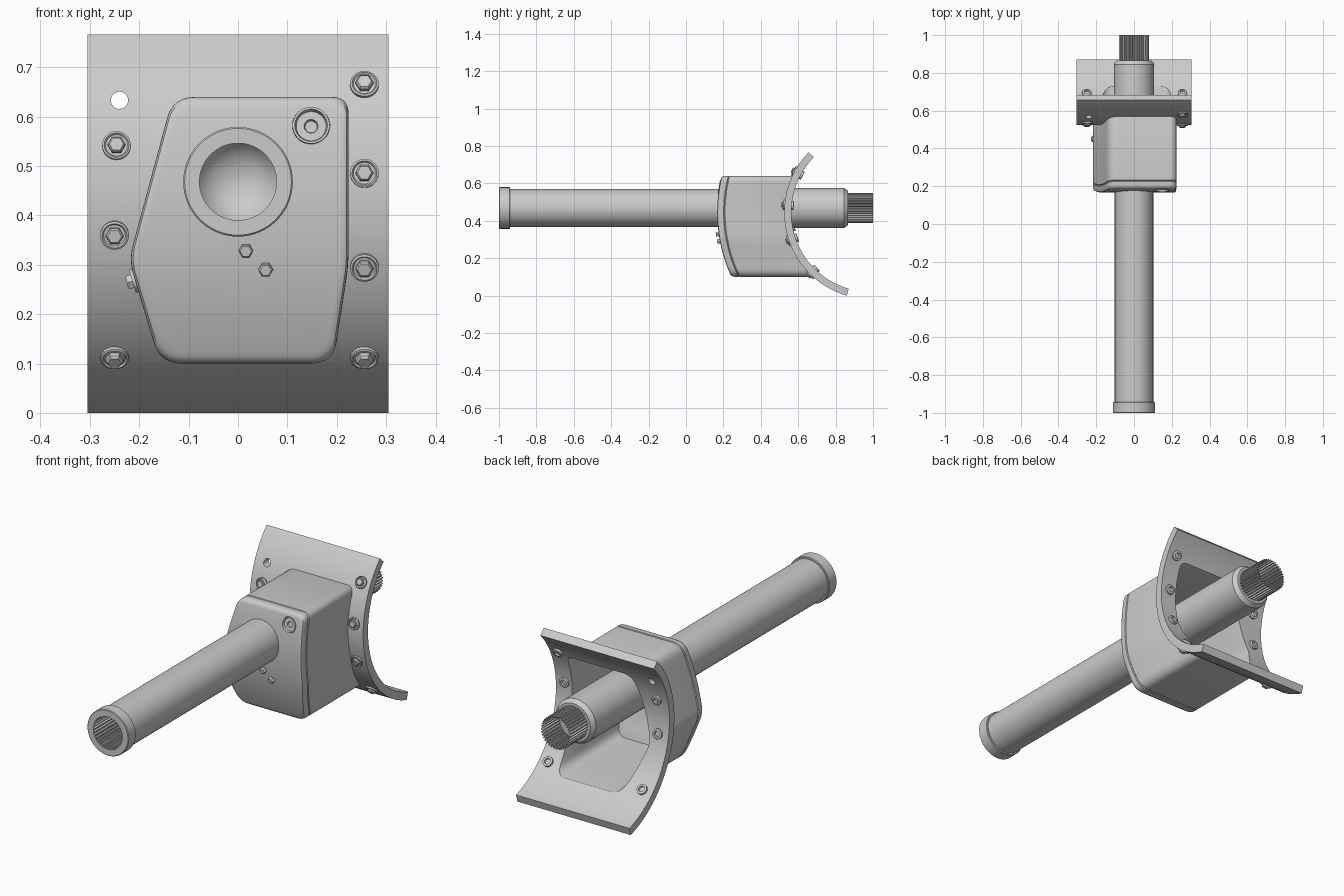
import bpy, bmesh, math
from mathutils import Vector, Matrix

if "Cube" in bpy.data.objects:
    bpy.data.objects.remove(bpy.data.objects["Cube"])

CY, CZ = 0.987, 0.444          # axis of the curved plate (runs along x)
R_OUT, R_IN = 0.462, 0.424     # plate faces
R_SEAM, R_FRONT = 0.782, 0.82  # housing / cover seam and cover face
SHAFT_Z = 0.468


def on_arc(x, z, r):
    """Point on the cylinder of radius r around the plate axis."""
    return Vector((x, CY - math.sqrt(r * r - (z - CZ) ** 2), z))


def normal_at(z, r):
    return (on_arc(0, z, r) - Vector((0, CY, CZ))).normalized()


def finish(ob, angle=32):
    bpy.ops.object.select_all(action='DESELECT')
    ob.select_set(True)
    bpy.context.view_layer.objects.active = ob
    bpy.ops.object.shade_smooth_by_angle(angle=math.radians(angle))
    return ob


def loft(name, rings, cap=(True, True), closed=False, angle=32):
    """Skin a list of equal-length closed rings."""
    bm = bmesh.new()
    vs = [[bm.verts.new(p) for p in ring] for ring in rings]
    n = len(rings[0])
    pairs = list(zip(vs, vs[1:])) + ([(vs[-1], vs[0])] if closed else [])
    for a, b in pairs:
        for i in range(n):
            j = (i + 1) % n
            bm.faces.new((a[i], a[j], b[j], b[i]))
    if not closed:
        for ring, on in zip((vs[0], vs[-1]), cap):
            if on:
                bm.faces.new(ring)
    bmesh.ops.recalc_face_normals(bm, faces=bm.faces)
    me = bpy.data.meshes.new(name)
    bm.to_mesh(me)
    bm.free()
    ob = bpy.data.objects.new(name, me)
    bpy.context.collection.objects.link(ob)
    return finish(ob, angle)


def lathe(name, profile, pos, axis, segs=32, cap=(True, True), closed=False, groove=0):
    """Revolve (radius, height) pairs about an axis; groove makes spline teeth."""
    m = Matrix.Translation(pos) @ Vector(axis).to_track_quat('Z', 'Y').to_matrix().to_4x4()
    rings = []
    for r, h in profile:
        ring = []
        for i in range(segs):
            a = 2 * math.pi * i / segs
            rr = r - (groove if i % 4 > 1 else 0)
            ring.append(m @ Vector((rr * math.cos(a), rr * math.sin(a), h)))
        rings.append(ring)
    return loft(name, rings, cap, closed)


def cut(ob, cutters):
    for c in cutters:
        mod = ob.modifiers.new("cut", 'BOOLEAN')
        mod.operation, mod.solver, mod.object = 'DIFFERENCE', 'EXACT', c
    dg = bpy.context.evaluated_depsgraph_get()
    me = bpy.data.meshes.new_from_object(ob.evaluated_get(dg))
    ob.modifiers.clear()
    ob.data = me
    for c in cutters:
        bpy.data.objects.remove(c)
    finish(ob)


# Housing outline: corner x, z and rounding length
CORNERS = [(-0.132, 0.64, 0.045), (0.224, 0.64, 0.035), (0.224, 0.30, 0.03),
           (0.193, 0.10, 0.045), (-0.158, 0.10, 0.045), (-0.221, 0.31, 0.03)]


def outline():
    pts = []
    for k, (x, z, d) in enumerate(CORNERS):
        c = Vector((x, z))
        nx, nz, nd = CORNERS[(k + 1) % 6]
        nxt, prv = Vector((nx, nz)), Vector(CORNERS[k - 1][:2])
        a, b = c + (prv - c).normalized() * d, c + (nxt - c).normalized() * d
        for i in range(9):
            t = i / 8
            pts.append(a * (1 - t) ** 2 + c * 2 * t * (1 - t) + b * t * t)
        end = nxt + (c - nxt).normalized() * nd
        pts += [b.lerp(end, i / 10) for i in range(1, 10)]
    return pts


OUT = outline()
MID = Vector((0.015, 0.37))


def ring(scale, r):
    return [on_arc(*(MID + (p - MID) * scale), r) for p in OUT]


# Curved mounting plate with window and open hole
arc = [math.radians(-74 + 118.2 * i / 48) for i in range(49)]
section = [(R_OUT, a) for a in arc] + [(R_IN, a) for a in reversed(arc)]
plate = loft("mounting_plate", [[Vector((x, CY - r * math.cos(a), CZ + r * math.sin(a)))
                                 for r, a in section] for x in (-0.305, 0.305)])
window = loft("window_cutter", [[Vector((p.x, y, p.y)) for p in
              [MID + (q - MID) * 0.97 for q in OUT]] for y in (0.3, 0.95)])
hole = lathe("hole_cutter", [(0.0175, 0), (0.0175, 0.3)], (-0.24, 0.45, 0.633), (0, 1, 0))
cut(plate, [window, hole])

# Hollow housing body with a flared opening towards the plate
loft("housing_body", [ring(1, R_OUT - 0.01), ring(1, R_SEAM - 0.004), ring(0.985, R_SEAM),
                      ring(0.89, R_SEAM), ring(0.90, 0.74), ring(0.93, 0.53),
                      ring(0.95, 0.45), ring(0.97, R_IN + 0.001)], closed=True)

# Front cover with rounded rim
steps = [0.92 - 0.1 * i for i in range(9)] + [0.02]
inner = [ring(s, R_SEAM - 0.006) for s in reversed(steps) if s < 0.9]
rim = [ring(0.93, R_SEAM), ring(0.985, R_SEAM), ring(1.0, R_SEAM + 0.004),
       ring(1.0, 0.803), ring(0.995, 0.811), ring(0.98, 0.8175), ring(0.955, R_FRONT)]
cover = loft("front_cover", inner + rim + [ring(s, R_FRONT) for s in steps])
px, pz = 0.148, 0.582
pn = normal_at(pz, R_FRONT)
cut(cover, [lathe("plug_cutter", [(0.038, -0.018), (0.038, 0.05)], on_arc(px, pz, R_FRONT), pn, 48)])

# Recessed filler plug with its rim and centre socket
lathe("filler_plug", [(0.0375, -0.02), (0.0375, 0.003), (0.033, 0.003), (0.030, -0.009),
                      (0.014, -0.009), (0.012, -0.017), (0.0005, -0.018)],
      on_arc(px, pz, R_FRONT), pn, 48)
lathe("plug_inner_ring", [(0.034, 0.0), (0.034, -0.016), (0.02, -0.016), (0.02, 0.0)],
      on_arc(px, pz, R_SEAM - 0.006), pn, 32, closed=True)


# Bolts: hexagonal head in a raised washer, collar on the far side
def hex_head(name, pos, n, r, h):
    lathe(name, [(r, -0.01), (r, h * 0.75), (r * 0.8, h), (r * 0.1, h)], pos, n, 6)


spots = [(0.256, z) for z in (0.664, 0.485, 0.295, 0.113)]
spots += [(-0.246, 0.541), (-0.25, 0.36), (-0.25, 0.113)]
for k, (x, z) in enumerate(spots):
    pos, n = on_arc(x, z, R_OUT), normal_at(z, R_OUT)
    lathe(f"bolt_washer_{k}", [(0.029, -0.005), (0.029, 0.006), (0.025, 0.008), (0.022, 0.004),
                               (0.003, 0.004)], pos, n)
    hex_head(f"bolt_head_{k}", pos, n, 0.018, 0.017)
    lathe(f"bolt_collar_{k}", [(0.024, -0.03), (0.024, -0.048), (0.020, -0.050), (0.014, -0.050),
                               (0.012, -0.042), (0.001, -0.042)], pos, n)

# Small screws on the cover and the side bolt on the housing
for k, (x, z) in enumerate([(0.016, 0.329), (0.056, 0.291)]):
    hex_head(f"cover_screw_{k}", on_arc(x, z, R_FRONT), normal_at(z, R_FRONT), 0.0145, 0.015)
side_pos, side_n = Vector((-0.209, 0.45, 0.268)), Vector((-0.958, 0, -0.287))
lathe("side_bolt_washer", [(0.024, -0.005), (0.024, 0.005), (0.003, 0.005)], side_pos, side_n)
hex_head("side_bolt_head", side_pos, side_n, 0.016, 0.017)

# Shaft tube with front collar and chamfered rear shoulder
base, fwd = Vector((0, -1, SHAFT_Z)), (0, 1, 0)
lathe("shaft_tube", [(0.078, 0), (0.108, 0), (0.111, 0.003), (0.111, 0.055), (0.108, 0.058),
                     (0.102, 0.058), (0.102, 1.35), (0.107, 1.35), (0.107, 1.845),
                     (0.092, 1.866), (0.0005, 1.866)], base, fwd, 64, cap=(False, True))

# Internal splines of the front socket, its domed bottom, and the rear splined end
lathe("front_socket_splines", [(0.086, 0.003), (0.086, 0.4)], base, fwd, 144,
      cap=(False, False), groove=0.008)
lathe("socket_bottom", [(0.088, 0.39), (0.075, 0.42), (0.05, 0.44), (0.025, 0.45), (0.0005, 0.453)],
      base, fwd, 48, cap=(False, True))
lathe("rear_splines", [(0.08, 1.86), (0.08, 2.0)], base, fwd, 144,
      cap=(False, False), groove=0.008)
